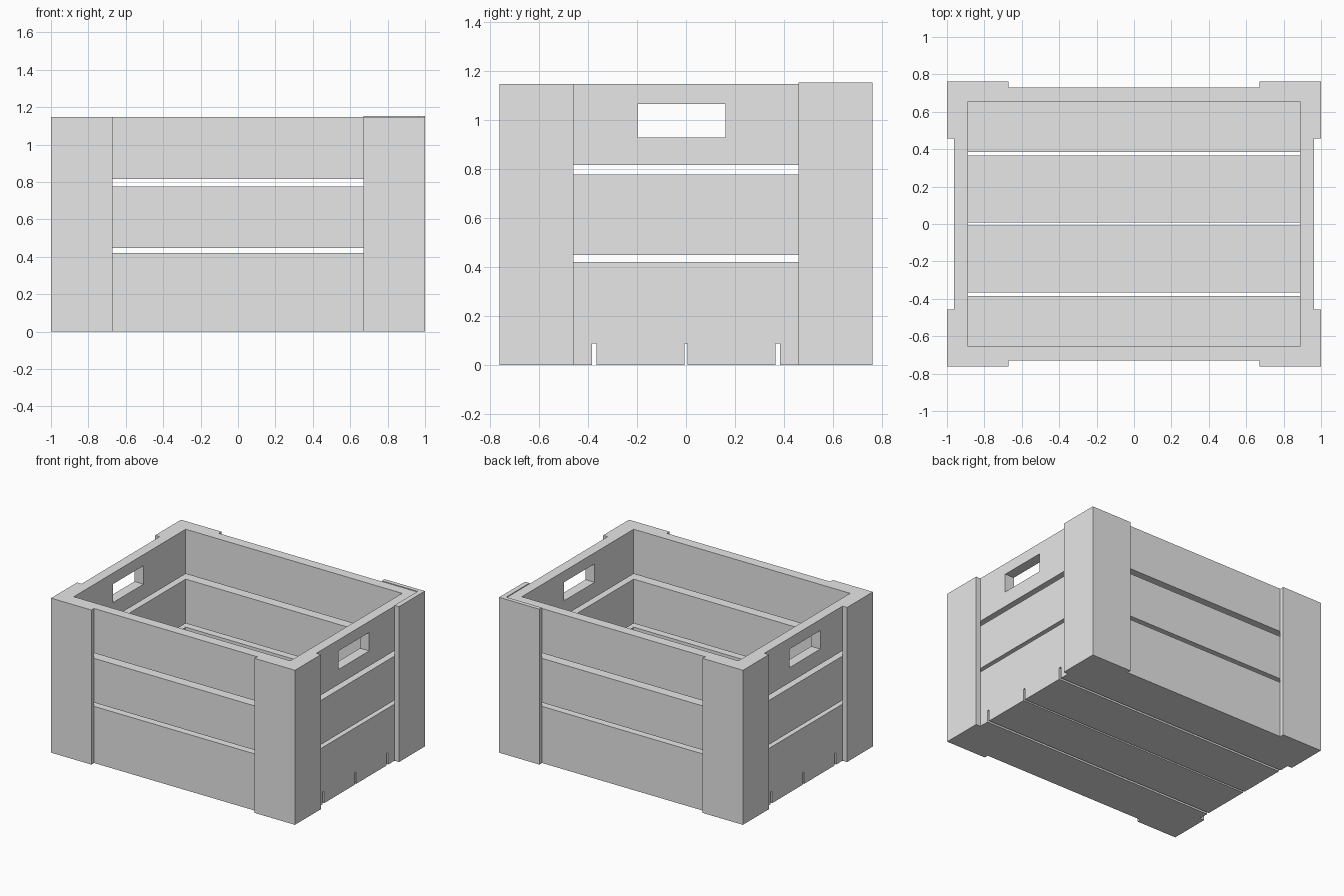
import bpy, bmesh
from mathutils import Vector

cube = bpy.data.objects.get("Cube")
if cube:
    bpy.data.objects.remove(cube, do_unlink=True)

wood = bpy.data.materials.new("pale grey")
wood.use_nodes = True
GREY = (0.8, 0.8, 0.8, 1)
wood.diffuse_color = GREY
wood.node_tree.nodes["Principled BSDF"].inputs["Base Color"].default_value = GREY

# Main dimensions: outer bracket, wall outside, wall inside, heights
OX, OY = 1.0, 0.761
WX, WY = 0.963, 0.73
IX, IY = 0.888, 0.655
FLOOR, TOP = 0.088, 1.146


def prism(name, outline, z0, z1):
    """Extrude a flat outline upwards into a solid."""
    bm = bmesh.new()
    face = bm.faces.new([bm.verts.new((x, y, z0)) for x, y in outline])
    side = bmesh.ops.extrude_face_region(bm, geom=[face])["geom"]
    top = [v for v in side if isinstance(v, bmesh.types.BMVert)]
    bmesh.ops.translate(bm, verts=top, vec=Vector((0, 0, z1 - z0)))
    bmesh.ops.recalc_face_normals(bm, faces=bm.faces)
    mesh = bpy.data.meshes.new(name)
    bm.to_mesh(mesh)
    bm.free()
    mesh.materials.append(wood)
    obj = bpy.data.objects.new(name, mesh)
    bpy.context.collection.objects.link(obj)
    return obj


def box(name, x0, x1, y0, y1, z0, z1):
    return prism(name, [(x0, y0), (x1, y0), (x1, y1), (x0, y1)], z0, z1)


# Floor planks with narrow gaps
edges = [(-WY, -0.384), (-0.366, -0.007), (0.007, 0.366), (0.384, WY)]
for i, (y0, y1) in enumerate(edges):
    box(f"floor_plank_{i + 1}", -WX, WX, y0, y1, 0, FLOOR)

# Cutter for the hand holes in both ends
cutter = box("handle_cutter", -1.2, 1.2, -0.198, 0.162, 0.927, 1.064)
cutter.hide_render = True
cutter.hide_viewport = True
cutter.display_type = 'WIRE'

# Wall planks in three rows
rows = [("lower", FLOOR, 0.42), ("middle", 0.448, 0.776), ("upper", 0.815, TOP)]
for row, z0, z1 in rows:
    for name, s in (("front", -1), ("back", 1)):
        y0, y1 = sorted((s * IY, s * WY))
        box(f"{name}_{row}_plank", -WX, WX, y0, y1, z0, z1)
    for name, s in (("right", -1), ("left", 1)):
        x0, x1 = sorted((s * IX, s * WX))
        end = box(f"{name}_{row}_plank", x0, x1, -IY, IY, z0, z1)
        if row == "upper":
            hole = end.modifiers.new("hand_hole", 'BOOLEAN')
            hole.operation = 'DIFFERENCE'
            hole.solver = 'EXACT'
            hole.object = cutter

# L-shaped corner brackets; the back left one stands slightly proud
PX, PY = 0.67, 0.458
corner = [(PX, WY), (WX, WY), (WX, PY), (OX, PY), (OX, OY), (PX, OY)]
for yname, sy in (("front", -1), ("back", 1)):
    for xname, sx in (("right", -1), ("left", 1)):
        height = 1.152 if sx > 0 and sy > 0 else TOP
        prism(f"{yname}_{xname}_corner_bracket",
              [(sx * x, sy * y) for x, y in corner], 0, height)
